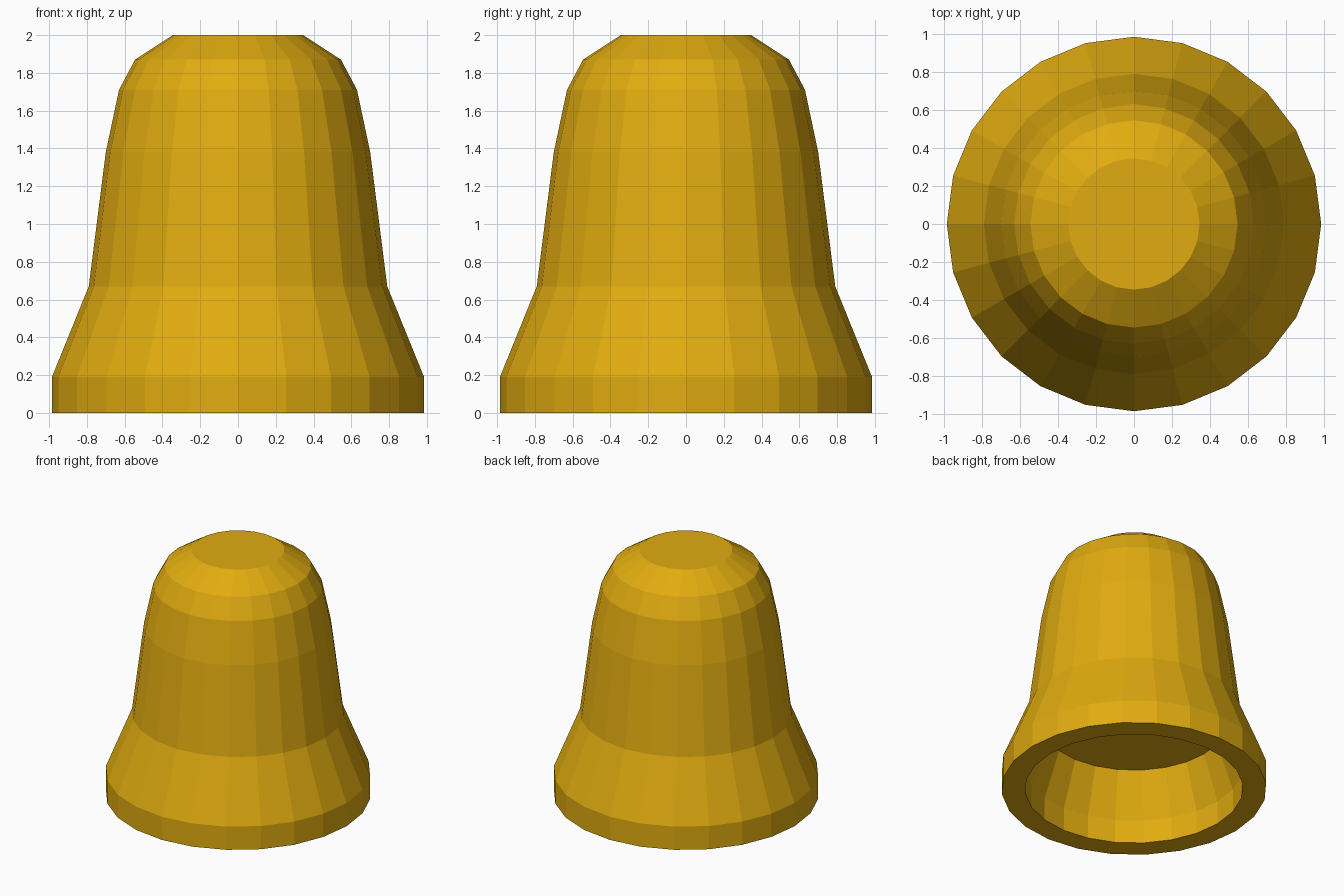
import bpy
import bmesh
from math import cos, sin, tau

SIDES = 24

# Remove the default cube
cube = bpy.data.objects.get("Cube")
if cube:
    bpy.data.objects.remove(cube, do_unlink=True)

# Golden material
gold = bpy.data.materials.new("golden yellow")
gold.use_nodes = True
colour = (0.75, 0.41, 0.005, 1.0)
gold.diffuse_color = colour
gold.node_tree.nodes["Principled BSDF"].inputs["Base Color"].default_value = colour

# (radius, height) from the recess ceiling, out over the rim, up to the crown
profile = [
    (0.68, 0.55), (0.81, 0.19), (0.81, 0.0),
    (0.985, 0.0), (0.985, 0.19), (0.79, 0.67), (0.70, 1.38),
    (0.63, 1.71), (0.545, 1.87), (0.345, 2.0),
]


def lathe(name, points, material):
    """Revolve a profile about z and close both ends with flat caps."""
    bm = bmesh.new()
    angles = [tau * i / SIDES for i in range(SIDES)]
    rings = [[bm.verts.new((r * cos(a), r * sin(a), z)) for a in angles]
             for r, z in points]
    for low, high in zip(rings, rings[1:]):
        for i in range(SIDES):
            j = (i + 1) % SIDES
            bm.faces.new((low[i], low[j], high[j], high[i]))
    bm.faces.new(rings[0][::-1])
    bm.faces.new(rings[-1])
    bmesh.ops.recalc_face_normals(bm, faces=bm.faces)
    mesh = bpy.data.meshes.new(name)
    bm.to_mesh(mesh)
    bm.free()
    mesh.materials.append(material)
    obj = bpy.data.objects.new(name, mesh)
    bpy.context.collection.objects.link(obj)
    return obj


# Bell body with a hollow mouth
lathe("bell_body", profile, gold)
